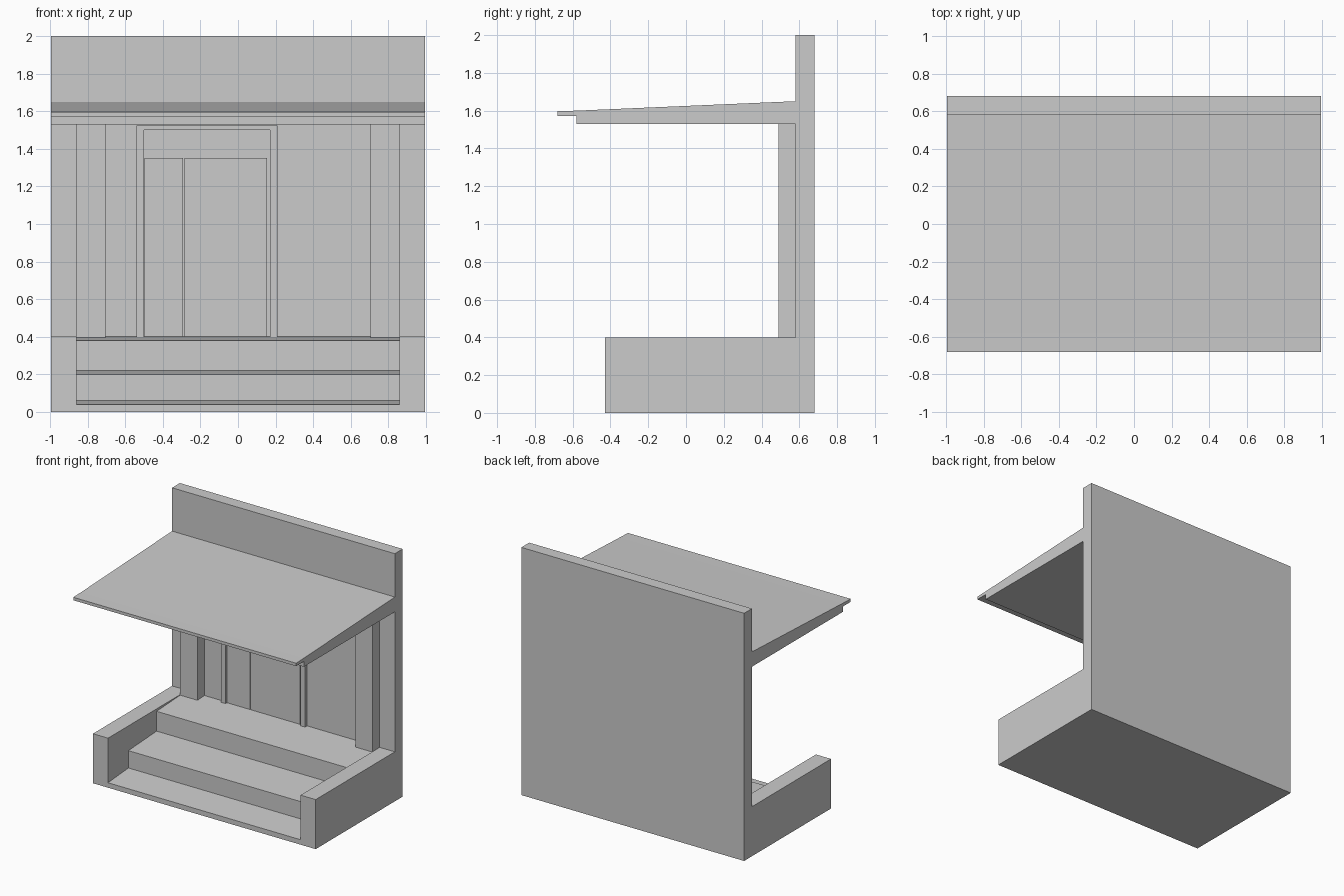
import bpy, bmesh

if "Cube" in bpy.data.objects:
    bpy.data.objects.remove(bpy.data.objects["Cube"])

HALF = 0.995      # half width of the building
STAIR = 0.86      # half width of the stairs
WALL_Y = 0.58     # front face of the back wall


def extrude_profile(name, points, half_width):
    """Closed (y, z) profile extruded along x, centred on x = 0."""
    bm = bmesh.new()
    face = bm.faces.new([bm.verts.new((-half_width, y, z)) for y, z in points])
    res = bmesh.ops.extrude_face_region(bm, geom=[face])
    verts = [g for g in res["geom"] if isinstance(g, bmesh.types.BMVert)]
    bmesh.ops.translate(bm, verts=verts, vec=(2 * half_width, 0, 0))
    return finish(name, bm)


def box(name, x, y, z):
    """Box from (min, max) ranges."""
    bm = bmesh.new()
    bmesh.ops.create_cube(bm, size=1)
    for v in bm.verts:
        v.co = [r[0] if c < 0 else r[1] for c, r in zip(v.co, (x, y, z))]
    return finish(name, bm)


def finish(name, bm):
    bmesh.ops.recalc_face_normals(bm, faces=bm.faces)
    mesh = bpy.data.meshes.new(name)
    bm.to_mesh(mesh)
    bm.free()
    obj = bpy.data.objects.new(name, mesh)
    bpy.context.collection.objects.link(obj)
    return obj


# Back wall, canopy and base as one side profile
shell = extrude_profile("porch_shell", [
    (-0.43, 0), (0.68, 0), (0.68, 2), (WALL_Y, 2), (WALL_Y, 1.65),
    (-0.58, 1.6), (-0.68, 1.597), (-0.68, 1.573), (-0.58, 1.573), (-0.58, 1.53),
    (WALL_Y, 1.53), (WALL_Y, 0.4), (-0.43, 0.4)], HALF)

# Stairs with gently sloping treads, cut between the side walls
cutter = extrude_profile("stair_cutter", [
    (-0.5, 0.035), (-0.43, 0.04), (-0.17, 0.06), (-0.17, 0.20), (0.19, 0.22),
    (0.19, 0.38), (0.57, 0.4), (0.57, 0.45), (-0.5, 0.45)], STAIR)
cutter.hide_render = True
cut = shell.modifiers.new("stairs", "BOOLEAN")
cut.operation = "DIFFERENCE"
cut.solver = "EXACT"
cut.object = cutter
bpy.context.view_layer.objects.active = shell
bpy.ops.object.modifier_apply(modifier=cut.name)
bpy.data.objects.remove(cutter)

# Pilasters on both sides of the doorway
for side, name in ((-1, "left_pilaster"), (1, "right_pilaster")):
    box(name, sorted((side * 0.705, side * STAIR)), (0.49, WALL_Y), (0.395, 1.53))

# Door frame: two jambs and a header in front of the wall
frame_y = (0.555, WALL_Y)
box("left_jamb", (-0.54, -0.5), frame_y, (0.395, 1.5))
box("right_jamb", (0.17, 0.21), frame_y, (0.395, 1.5))
box("door_header", (-0.54, 0.21), frame_y, (1.5, 1.525))

# Narrow and wide door leaves with a thin gap between them
box("narrow_door", (-0.497, -0.293), (0.572, WALL_Y), (0.4, 1.35))
box("wide_door", (-0.285, 0.155), (0.572, WALL_Y), (0.4, 1.35))
